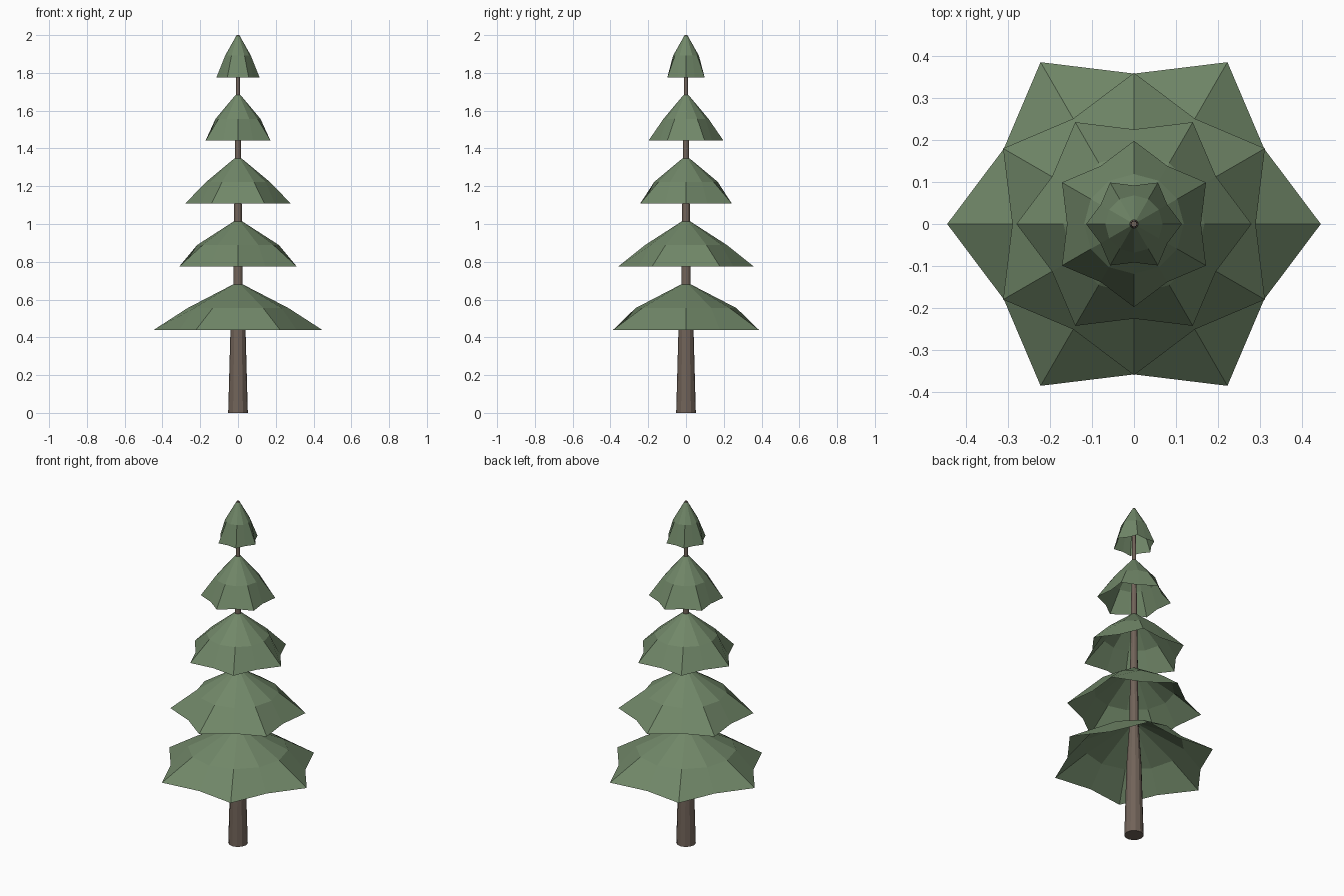
import bpy, bmesh, math

if "Cube" in bpy.data.objects:
    bpy.data.objects.remove(bpy.data.objects["Cube"])


def material(name, rgb):
    m = bpy.data.materials.new(name)
    m.diffuse_color = (*rgb, 1)
    m.use_nodes = True
    m.node_tree.nodes["Principled BSDF"].inputs["Base Color"].default_value = m.diffuse_color
    return m


GREEN = material("needle green", (0.165, 0.245, 0.14))
BROWN = material("bark brown", (0.165, 0.125, 0.10))
SIDES = 12


def loft(name, rings, mat, capped):
    """Skin a stack of rings, each (height, radius at even corners, radius at odd corners)."""
    bm = bmesh.new()
    loops = []
    for z, even, odd in rings:
        loop = []
        for i in range(SIDES):
            a = 2 * math.pi * i / SIDES
            r = odd if i % 2 else even
            loop.append(bm.verts.new((r * math.cos(a), r * math.sin(a), z)))
        loops.append(loop)
    for low, high in zip(loops, loops[1:]):
        for i in range(SIDES):
            j = (i + 1) % SIDES
            bm.faces.new((low[i], low[j], high[j], high[i]))
    if capped:
        bm.faces.new(loops[0][::-1])
        bm.faces.new(loops[-1])
    mesh = bpy.data.meshes.new(name)
    bm.to_mesh(mesh)
    bm.free()
    mesh.materials.append(mat)
    obj = bpy.data.objects.new(name, mesh)
    bpy.context.collection.objects.link(obj)
    return obj


# Tapered trunk running the full height
trunk = [(0, 0.052), (0.44, 0.04), (0.68, 0.025), (1.34, 0.017), (2.0, 0.007)]
loft("trunk", [(z, r, r) for z, r in trunk], BROWN, True)

# Hollow six-pointed branch skirts, alternate ones turned by 30 degrees
tips = [0.445, 0.36, 0.28, 0.198, 0.114]
for n, tip in enumerate(tips):
    base = 0.44 + 0.334 * n
    top = min(base + 0.24, 1.995)
    valley, middle, collar = tip * 0.805, tip * 0.6, 0.026 - 0.004 * n
    outer = (valley, tip) if n % 2 else (tip, valley)
    loft(f"branch_skirt_{n + 1}",
         [(base, *outer),
          (base + 0.115, middle, middle),
          (top, collar, collar)], GREEN, False)
